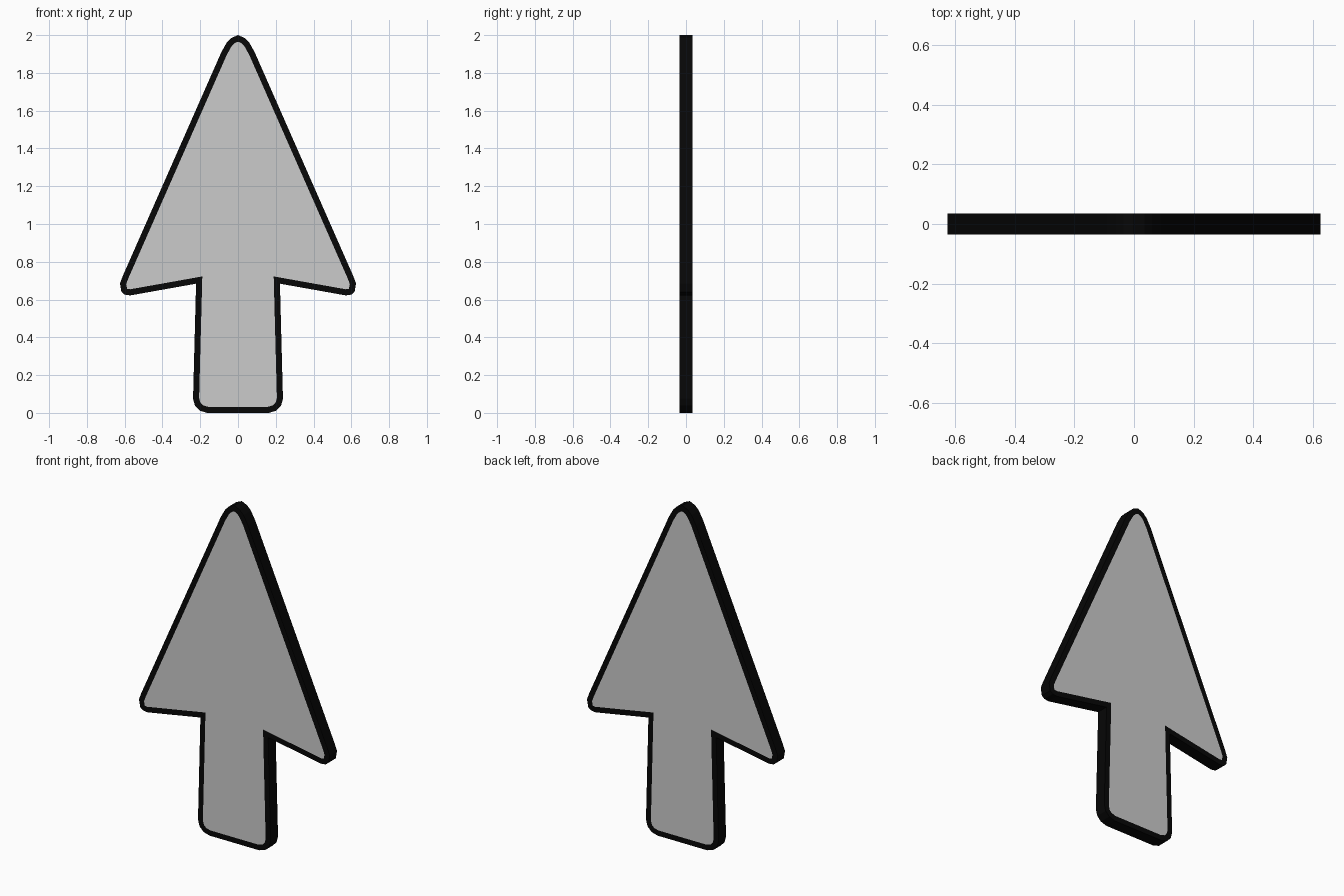
import bpy, bmesh

if "Cube" in bpy.data.objects:
    bpy.data.objects.remove(bpy.data.objects["Cube"])

HALF_DEPTH = 0.035
RIM_WIDTH = 0.032

# Right half of the outline, from tip to foot (x, z)
half = [(0.035, 1.985), (0.06, 1.96), (0.088, 1.91),
        (0.61, 0.725), (0.625, 0.685), (0.617, 0.64), (0.6, 0.626), (0.57, 0.622),
        (0.222, 0.684),
        (0.238, 0.075), (0.228, 0.038), (0.203, 0.012), (0.163, 0.0)]
outline = [(0, 2.0)] + half + [(-x, z) for x, z in reversed(half)]

# Solid arrow, then inset both flat sides to separate rim from panels
solid = bmesh.new()
front = solid.faces.new([solid.verts.new((x, -HALF_DEPTH, z)) for x, z in outline])
ext = bmesh.ops.extrude_face_region(solid, geom=[front], use_keep_orig=True)
back_verts = [g for g in ext["geom"] if isinstance(g, bmesh.types.BMVert)]
bmesh.ops.translate(solid, verts=back_verts, vec=(0, 2 * HALF_DEPTH, 0))
bmesh.ops.recalc_face_normals(solid, faces=solid.faces)
caps = [f for f in solid.faces if len(f.verts) > 4]
bmesh.ops.inset_individual(solid, faces=caps, thickness=RIM_WIDTH, use_even_offset=True)


def make_part(name, keep_panels):
    bm = solid.copy()
    drop = [f for f in bm.faces if (len(f.verts) > 4) != keep_panels]
    bmesh.ops.delete(bm, geom=drop, context='FACES')
    mesh = bpy.data.meshes.new(name)
    bm.to_mesh(mesh)
    bm.free()
    obj = bpy.data.objects.new(name, mesh)
    bpy.context.collection.objects.link(obj)
    return obj


# Grey front and back panels
make_part("arrow_panels", True)

# Black border and edge
rim = make_part("arrow_rim", False)
black = bpy.data.materials.new("black")
black.diffuse_color = (0.002, 0.002, 0.002, 1)
black.use_nodes = True
black.node_tree.nodes["Principled BSDF"].inputs["Base Color"].default_value = black.diffuse_color
rim.data.materials.append(black)
solid.free()
